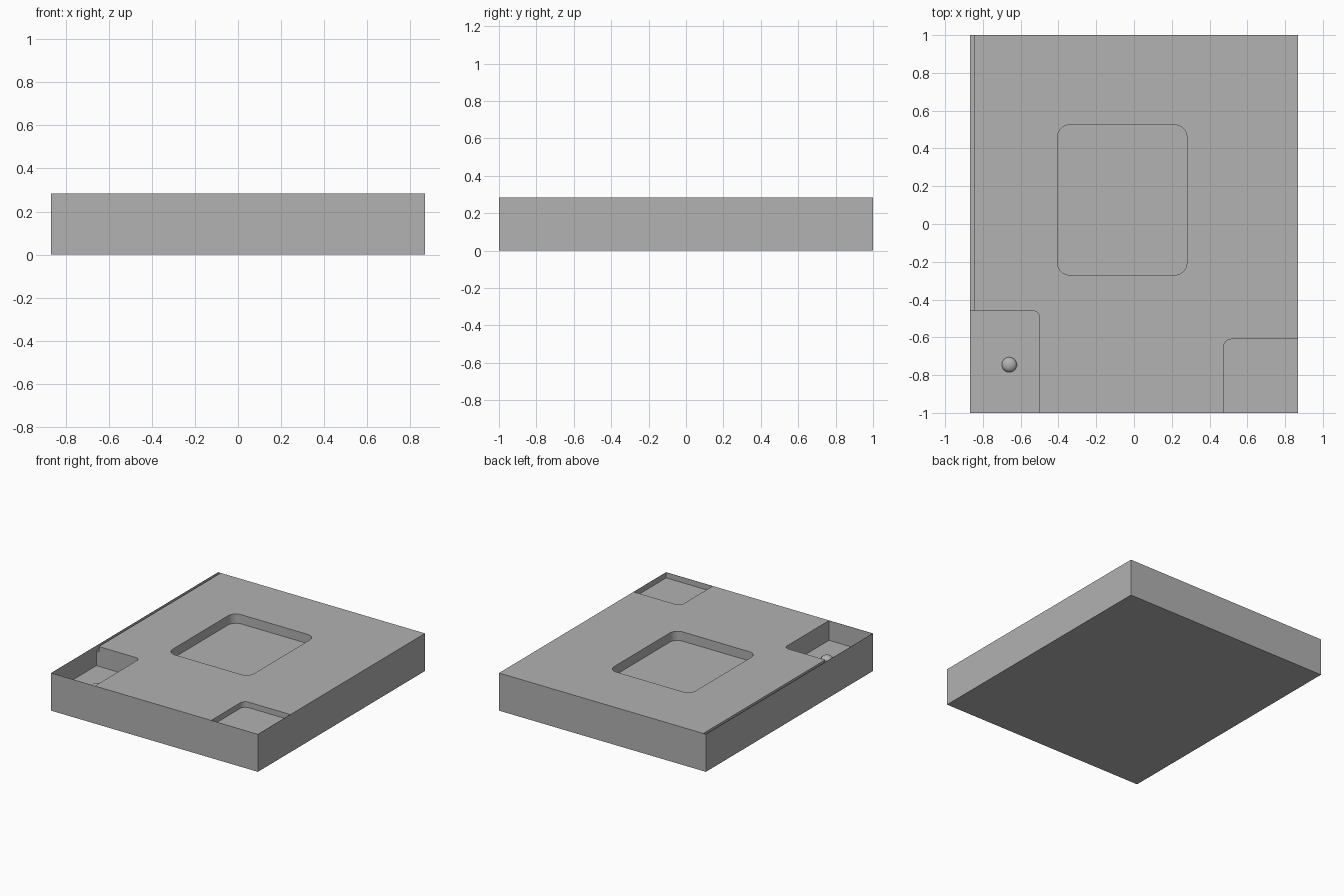
import bpy
import bmesh
from math import cos, sin, pi

if "Cube" in bpy.data.objects:
    bpy.data.objects.remove(bpy.data.objects["Cube"], do_unlink=True)

HX, HY, TOP = 0.867, 1.0, 0.285
SKIN = 0.002  # thin outer wall left beside the edge pockets

grey = bpy.data.materials.new("plain_grey")
grey.use_nodes = True
grey.diffuse_color = (0.445, 0.445, 0.445, 1)
grey.node_tree.nodes["Principled BSDF"].inputs["Base Color"].default_value = grey.diffuse_color


def prism(name, x0, x1, y0, y1, z0, z1, radii=(0, 0, 0, 0)):
    """Upright box; radii round its corners anticlockwise from (x0, y0)."""
    corners = ((x0, y0, 1, 1), (x1, y0, -1, 1), (x1, y1, -1, -1), (x0, y1, 1, -1))
    outline = []
    for i, (x, y, sx, sy) in enumerate(corners):
        r = radii[i]
        steps = 8 if r else 0
        for k in range(steps + 1):
            a = pi + i * pi / 2 + k * pi / 2 / max(steps, 1)
            outline.append((x + r * (sx + cos(a)), y + r * (sy + sin(a))) if r else (x, y))
    bm = bmesh.new()
    base = bm.faces.new([bm.verts.new((x, y, z0)) for x, y in outline])
    new = bmesh.ops.extrude_face_region(bm, geom=[base])["geom"]
    bmesh.ops.translate(bm, vec=(0, 0, z1 - z0),
                        verts=[g for g in new if isinstance(g, bmesh.types.BMVert)])
    bmesh.ops.recalc_face_normals(bm, faces=bm.faces)
    mesh = bpy.data.meshes.new(name)
    bm.to_mesh(mesh)
    bm.free()
    mesh.materials.append(grey)
    obj = bpy.data.objects.new(name, mesh)
    bpy.context.collection.objects.link(obj)
    return obj


def smooth(obj):
    bpy.ops.object.select_all(action="DESELECT")
    obj.select_set(True)
    bpy.context.view_layer.objects.active = obj
    bpy.ops.object.shade_smooth_by_angle()


# Solid slab
block = prism("block", -HX, HX, -HY, HY, 0, TOP)

# Pockets and edge slot: x range, y range, depth, corner radii
IX, IY = HX - SKIN, HY - SKIN
recesses = {
    "centre_pocket": (-0.405, 0.28, -0.27, 0.525, 0.07, (0.065,) * 4),
    "edge_slot": (-IX, -0.845, -0.5, IY, 0.04, (0,) * 4),
    "deep_corner_pocket": (-IX, -0.5, -IY, -0.46, 0.15, (0, 0, 0.035, 0)),
    "shallow_corner_pocket": (0.475, IX, -IY, -0.61, 0.042, (0, 0, 0, 0.04)),
}
for name, (x0, x1, y0, y1, depth, radii) in recesses.items():
    cutter = prism(name + "_cutter", x0, x1, y0, y1, TOP - depth, TOP + 0.1, radii)
    cutter.hide_render = True
    cut = block.modifiers.new(name, "BOOLEAN")
    cut.operation, cut.solver, cut.object = "DIFFERENCE", "EXACT", cutter
    bpy.context.view_layer.objects.active = block
    bpy.ops.object.modifier_apply(modifier=cut.name)
    bpy.data.objects.remove(cutter, do_unlink=True)
smooth(block)

# Small low dome on the deep pocket's floor
bpy.ops.mesh.primitive_uv_sphere_add(segments=24, ring_count=12, radius=1,
                                     location=(-0.66, -0.745, TOP - 0.15))
dome = bpy.context.object
dome.name = "floor_dome"
dome.scale = (0.04, 0.04, 0.027)
dome.data.materials.append(grey)
smooth(dome)
